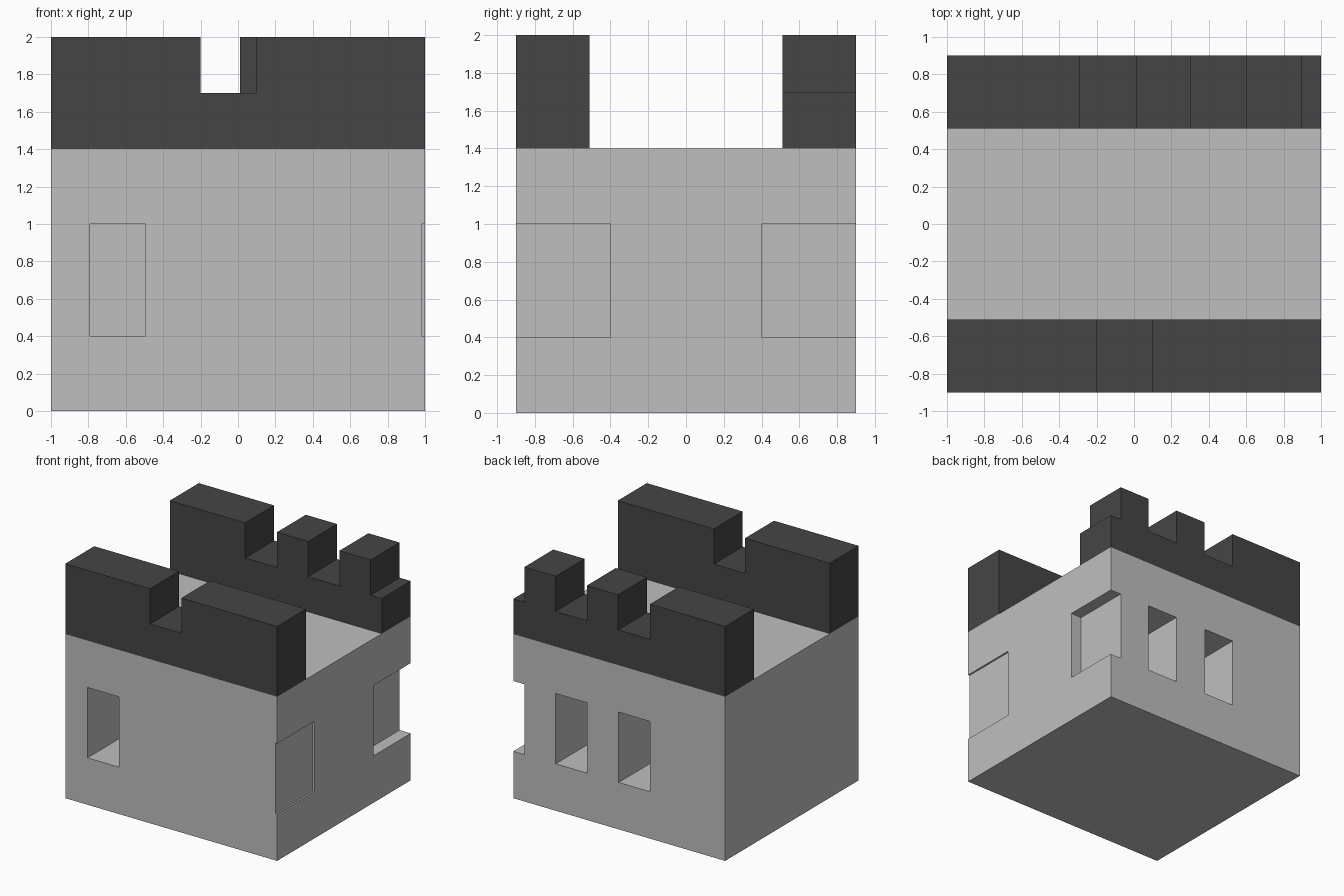
import bpy
import bmesh
from mathutils import Matrix

cube = bpy.data.objects.get("Cube")
if cube:
    bpy.data.objects.remove(cube, do_unlink=True)


def make_material(name, value):
    mat = bpy.data.materials.new(name)
    mat.use_nodes = True
    colour = (value, value, value, 1)
    mat.diffuse_color = colour
    mat.node_tree.nodes["Principled BSDF"].inputs["Base Color"].default_value = colour
    return mat


def make_object(name, bm, mat):
    bmesh.ops.recalc_face_normals(bm, faces=bm.faces)
    mesh = bpy.data.meshes.new(name)
    bm.to_mesh(mesh)
    bm.free()
    mesh.materials.append(mat)
    obj = bpy.data.objects.new(name, mesh)
    bpy.context.collection.objects.link(obj)
    return obj


def add_box(bm, low, high):
    size = [b - a for a, b in zip(low, high)]
    centre = [(a + b) / 2 for a, b in zip(low, high)]
    matrix = Matrix.Translation(centre) @ Matrix.Diagonal((*size, 1))
    bmesh.ops.create_cube(bm, size=1, matrix=matrix)


def make_parapet(name, y0, y1, notches):
    """Extrude a notched outline, drawn in x and z, from y0 to y1."""
    outline = [(-HALF_X, WALL_TOP), (-HALF_X, TOP)]
    for left, right in notches:
        outline += [(left, TOP), (left, SILL), (right, SILL)]
        if right < HALF_X:
            outline.append((right, TOP))
    if notches[-1][1] < HALF_X:
        outline.append((HALF_X, TOP))
    outline.append((HALF_X, WALL_TOP))
    bm = bmesh.new()
    face = bm.faces.new([bm.verts.new((x, y0, z)) for x, z in outline])
    moved = bmesh.ops.extrude_face_region(bm, geom=[face])["geom"]
    verts = [v for v in moved if isinstance(v, bmesh.types.BMVert)]
    bmesh.ops.translate(bm, verts=verts, vec=(0, y1 - y0, 0))
    # The extrusion keeps the starting face, closing the solid
    return make_object(name, bm, battlement_grey)


stone_grey = make_material("light stone grey", 0.52)
battlement_grey = make_material("dark battlement grey", 0.06)

HALF_X, HALF_Y = 1.0, 0.9
WALL_TOP, SILL, TOP = 1.4, 1.7, 2.0
PARAPET_INNER = 0.51
WINDOW_WIDTH, WINDOW_INNER = 0.295, 0.4

# Solid tower block
bm = bmesh.new()
add_box(bm, (-HALF_X, -HALF_Y, 0), (HALF_X, HALF_Y, WALL_TOP))
tower = make_object("tower_block", bm, stone_grey)

# Window recesses, the outermost ones breaking through the +x corners
front_windows = [-0.79, 0.985]
back_windows = [-0.29, 0.305, 0.895]
bm = bmesh.new()
for side, starts in ((-1, front_windows), (1, back_windows)):
    y0, y1 = sorted((side * WINDOW_INNER, side * (HALF_Y + 0.1)))
    for x in starts:
        add_box(bm, (x, y0, 0.4), (x + WINDOW_WIDTH, y1, 1.0))
cutter = make_object("window_cutter", bm, stone_grey)
cutter.hide_render = True

cut = tower.modifiers.new("windows", 'BOOLEAN')
cut.operation = 'DIFFERENCE'
cut.solver = 'EXACT'
cut.object = cutter
bpy.context.view_layer.objects.active = tower
bpy.ops.object.modifier_apply(modifier=cut.name)
bpy.data.objects.remove(cutter, do_unlink=True)

# Battlements along the front and back
make_parapet("front_battlement", -HALF_Y, -PARAPET_INNER, [(-0.2, 0.095)])
make_parapet("back_battlement", PARAPET_INNER, HALF_Y,
             [(-0.29, 0.01), (0.305, 0.6), (0.895, HALF_X)])
